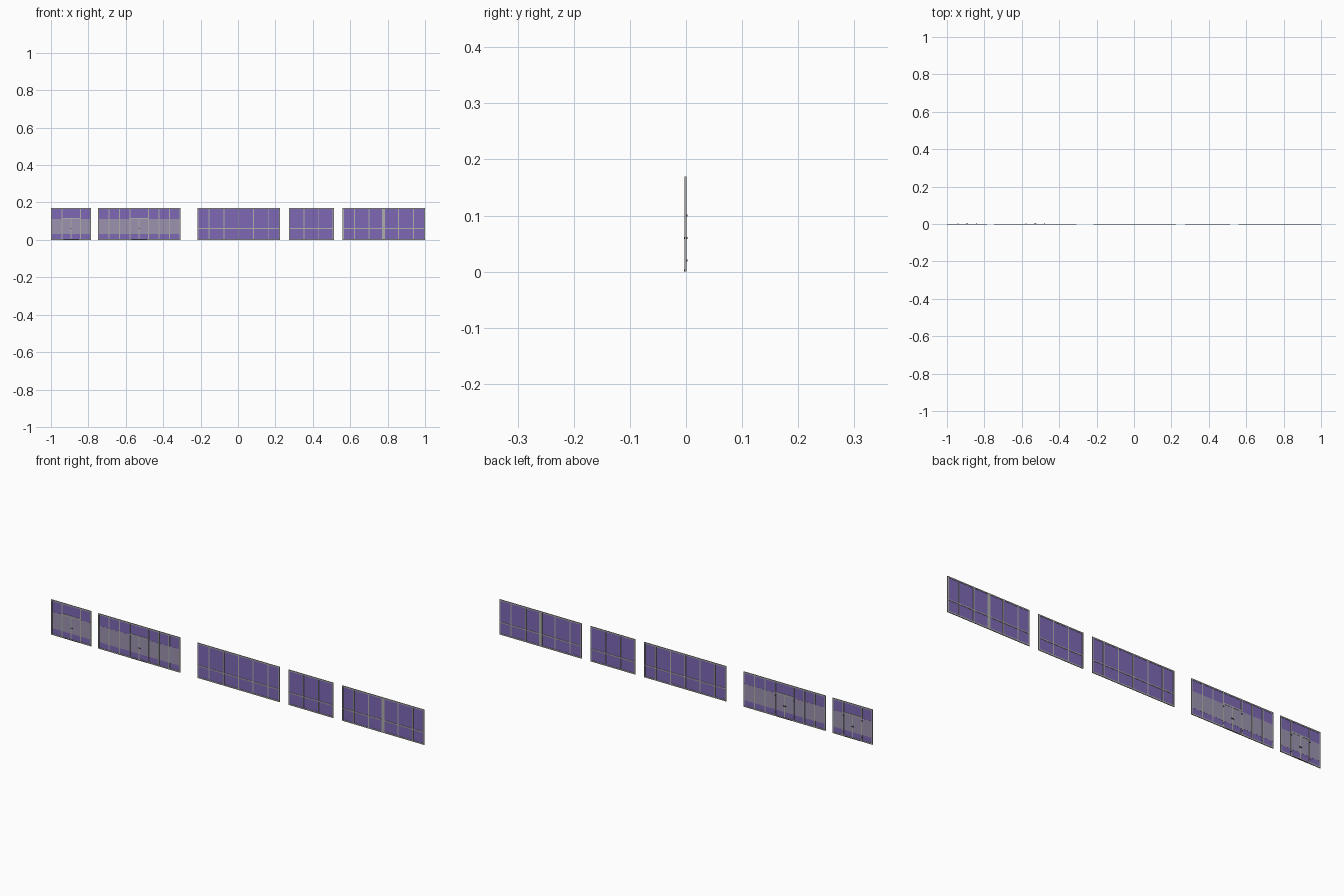
import bpy, bmesh
from mathutils import Matrix, Vector

if "Cube" in bpy.data.objects:
    bpy.data.objects.remove(bpy.data.objects["Cube"])

H = 0.17                 # wall height
T = 0.006                # frame member width
Y0, Y1 = -0.003, 0.0008  # frame depth
YM = (Y0 + Y1) / 2


def material(name, rgb):
    m = bpy.data.materials.new(name)
    m.diffuse_color = (*rgb, 1)
    m.use_nodes = True
    m.node_tree.nodes["Principled BSDF"].inputs["Base Color"].default_value = m.diffuse_color
    return m


GLASS = material("glass_violet", (0.21, 0.14, 0.46))
FROST = material("frosted_grey", (0.33, 0.29, 0.43))
FRAME = material("frame_grey", (0.42, 0.42, 0.41))
DARK = material("dark_metal", (0.08, 0.08, 0.09))


def boxes(name, parts, mat):
    """One object made of boxes given as (x0, x1, y0, y1, z0, z1)."""
    bm = bmesh.new()
    for x0, x1, y0, y1, z0, z1 in parts:
        mx = Matrix.Translation(Vector((x0 + x1, y0 + y1, z0 + z1)) / 2)
        bmesh.ops.create_cube(bm, size=1, matrix=mx @ Matrix.Diagonal((x1 - x0, y1 - y0, z1 - z0, 1)))
    me = bpy.data.meshes.new(name)
    bm.to_mesh(me)
    bm.free()
    me.materials.append(mat)
    ob = bpy.data.objects.new(name, me)
    bpy.context.collection.objects.link(ob)
    return ob


def post(x, z0=0, z1=H, w=T):
    return (x - w / 2, x + w / 2, Y0, Y1, z0, z1)


def rail(x0, x1, z, w=T):
    return (x0, x1, Y0, Y1, z - w / 2, z + w / 2)


def wall(name, x0, x1, posts, transom=None, thick=None, door=None):
    # Outer frame and mullions
    h = T / 2
    parts = [post(x0 + h), post(x1 - h), rail(x0, x1, H - h), rail(x0, x1, h)]
    parts += [post(x, h, H - h, T * 0.8) for x in posts]
    if transom:
        parts.append(rail(x0, x1, transom, T * 0.8))
    if thick:
        parts.append(post(thick, w=0.016))
    # Double door frame with meeting stiles
    if door:
        a, b = door
        c = (a + b) / 2
        parts += [rail(a, b, 0.115, T), post(c, h, 0.115, T * 0.8)]
    boxes(name + "_frame", parts, FRAME)

    # Glass pane and frosted band
    g = 0.0004
    boxes(name + "_glass", [(x0 + h, x1 - h, YM - g, YM + g, h, H - h)], GLASS)
    if door:
        boxes(name + "_frosted_band", [(x0 + h, x1 - h, YM - 2 * g, YM + 2 * g, 0.032, 0.112)], FROST)
        # Hinges, lock and floor plate
        hw = [(x - 0.0025, x + 0.0025, Y1 - 0.001, 0.003, z - 0.002, z + 0.002)
              for x in (a, b) for z in (0.02, 0.10)]
        hw.append((c - 0.006, c + 0.006, Y0 - 0.0002, 0.003, 0.058, 0.062))
        hw.append((a + 0.008, b - 0.008, Y0 - 0.0002, Y1 + 0.0002, 0, 0.004))
        boxes(name + "_door_hardware", hw, DARK)


def spaced(c, step, n):
    return [c + step * (i - (n - 1) / 2) for i in range(n)]


# Walls with doors
wall("short_door_wall", -1.0, -0.785, [-0.942, -0.843], door=(-0.942, -0.843))
wall("long_door_wall", -0.748, -0.308,
     [-0.69, -0.634, -0.578, -0.479, -0.423, -0.367], door=(-0.578, -0.479))

# Plain glazed walls
wall("centre_wall", -0.216, 0.224, spaced(0.004, 0.079, 5), transom=0.06)
wall("narrow_wall", 0.272, 0.512, spaced(0.392, 0.08, 2), transom=0.06)
wall("end_wall", 0.56, 1.0, spaced(0.78, 0.079, 5), transom=0.06, thick=0.778)
